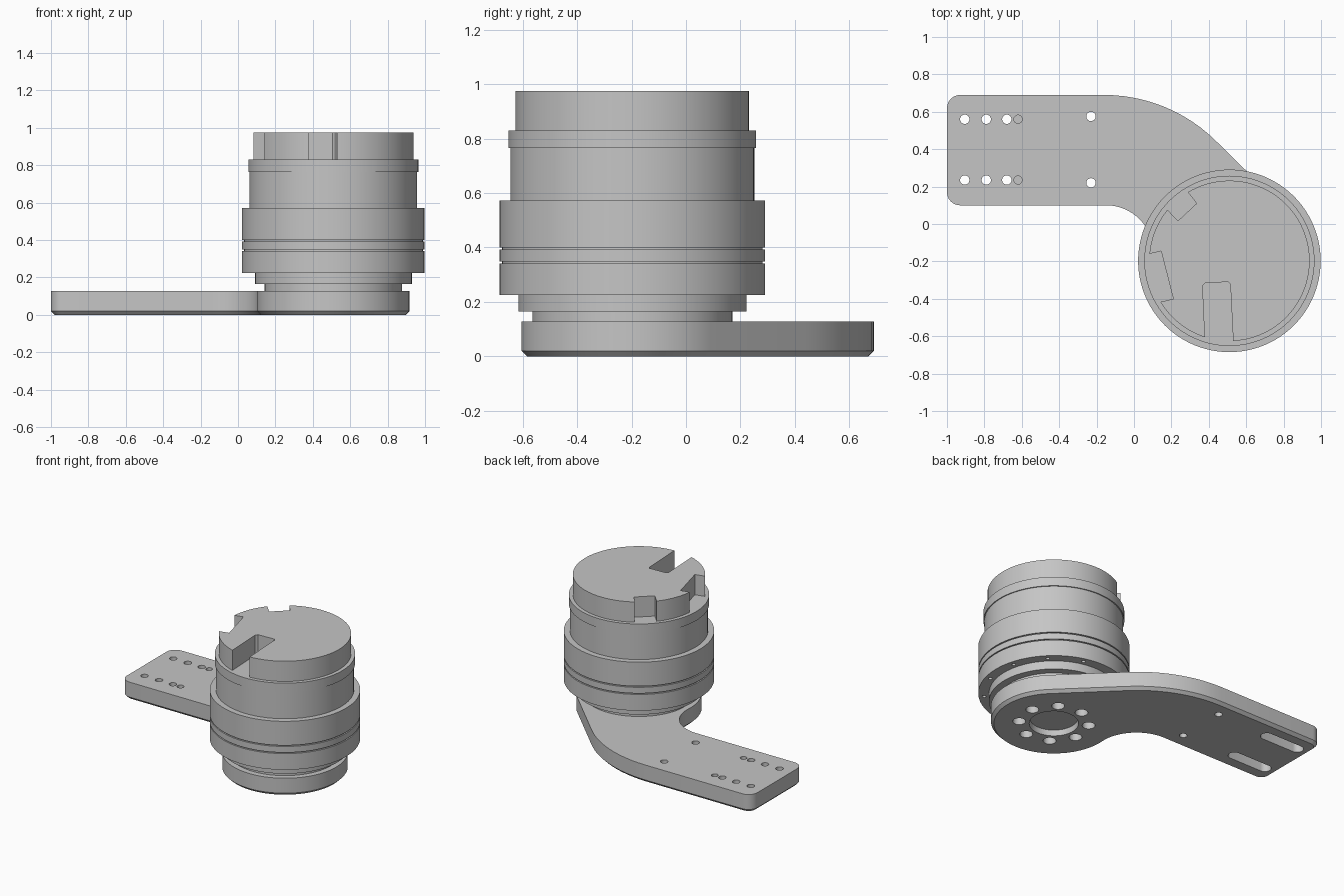
import bpy, bmesh
from math import sin, cos, pi, radians
from mathutils import Vector, Matrix

cube = bpy.data.objects.get("Cube")
if cube:
    bpy.data.objects.remove(cube, do_unlink=True)

CX, CY = 0.51, -0.197      # axis of the round housing
PLATE = 0.127              # thickness of the arm

grey = bpy.data.materials.new("machined grey")
grey.use_nodes = True
colour = (0.56, 0.56, 0.56, 1)
grey.diffuse_color = colour
bsdf = next(n for n in grey.node_tree.nodes if n.type == 'BSDF_PRINCIPLED')
bsdf.inputs["Base Color"].default_value = colour
bsdf.inputs["Roughness"].default_value = 0.6


def finish(bm, name):
    bmesh.ops.recalc_face_normals(bm, faces=bm.faces[:])
    mesh = bpy.data.meshes.new(name)
    bm.to_mesh(mesh)
    bm.free()
    mesh.materials.append(grey)
    ob = bpy.data.objects.new(name, mesh)
    bpy.context.collection.objects.link(ob)
    return ob


def arc(x, y, r, start, end, step=3.75):
    n = max(2, round(abs(end - start) / step))
    angles = [radians(start + (end - start) * i / n) for i in range(n + 1)]
    return [(x + r * cos(a), y + r * sin(a)) for a in angles]


def prism(bm, outline, z0, z1):
    """Extrude a flat outline; returns the bottom face."""
    bottom = bm.faces.new([bm.verts.new((x, y, z0)) for x, y in outline])
    top = bmesh.ops.extrude_face_region(bm, geom=[bottom], use_keep_orig=True)
    verts = [v for v in top["geom"] if isinstance(v, bmesh.types.BMVert)]
    bmesh.ops.translate(bm, verts=verts, vec=(0, 0, z1 - z0))
    return bottom


def rod(bm, x, y, r, z0, z1, r_top=None, sides=24):
    bmesh.ops.create_cone(bm, cap_ends=True, segments=sides, radius1=r,
                          radius2=r if r_top is None else r_top, depth=z1 - z0,
                          matrix=Matrix.Translation((x, y, (z0 + z1) / 2)))


def lathe(name, profile):
    bm = bmesh.new()
    verts = [bm.verts.new((CX + r, CY, z)) for r, z in profile]
    edges = [bm.edges.new(pair) for pair in zip(verts, verts[1:])]
    bmesh.ops.spin(bm, geom=verts + edges, cent=(CX, CY, 0), axis=(0, 0, 1),
                   angle=2 * pi, steps=96)
    bmesh.ops.remove_doubles(bm, verts=bm.verts[:], dist=1e-4)
    return finish(bm, name)


def activate(ob):
    bpy.ops.object.select_all(action='DESELECT')
    ob.select_set(True)
    bpy.context.view_layer.objects.active = ob


def cut(ob, bm):
    cutter = finish(bm, "cutter")
    cutter.hide_render = True
    mod = ob.modifiers.new("cut", 'BOOLEAN')
    mod.operation, mod.solver, mod.object = 'DIFFERENCE', 'EXACT', cutter
    activate(ob)
    bpy.ops.object.modifier_apply(modifier=mod.name)
    bpy.data.objects.remove(cutter, do_unlink=True)


def around(radius, count, first):
    for i in range(count):
        a = radians(first + 360 * i / count)
        yield CX + radius * cos(a), CY + radius * sin(a)


# Curved arm with its round end, chamfered along the bottom
outline = (arc(-0.93, 0.62, 0.07, 180, 90, 15)
           + arc(-0.16, -0.16, 0.85, 90, 45)
           + arc(CX, CY, 0.407, 45, -183.7)
           + arc(-0.15, -0.154, 0.254, -3.7, 90)
           + arc(-0.93, 0.17, 0.07, 270, 180, 15))
bm = bmesh.new()
base = prism(bm, outline, 0, PLATE)
bmesh.ops.bevel(bm, geom=list(base.edges), offset=0.02, segments=1,
                profile=0.5, affect='EDGES')
arm = finish(bm, "arm")

# Underside slots, centre recess and bolt circle
bm = bmesh.new()
for y in (0.56, 0.235):
    slot = arc(-0.65, y, 0.042, -90, 90, 15) + arc(-0.905, y, 0.042, 90, 270, 15)
    prism(bm, slot, -0.05, 0.065)
rod(bm, CX, CY, 0.165, -0.05, 0.04, 0.155, 64)
for x, y in around(0.226, 8, 12):
    rod(bm, x, y, 0.042, -0.05, 0.1)
cut(arm, bm)

# Small mounting holes; the innermost of each row is blind
bm = bmesh.new()
for y in (0.56, 0.235):
    for x in (-0.905, -0.79, -0.68):
        rod(bm, x, y, 0.025, -0.05, 0.2)
    rod(bm, -0.62, y, 0.022, 0.08, 0.2)
for y in (0.575, 0.22):
    rod(bm, -0.23, y, 0.025, -0.05, 0.2)
cut(arm, bm)

# Stepped round housing with two thin grooves
profile = [(0, PLATE), (0.367, PLATE), (0.367, 0.165), (0.419, 0.165),
           (0.419, 0.225), (0.488, 0.225)]
for z in (0.345, 0.396):
    profile += [(0.488, z - 0.004), (0.478, z - 0.004),
                (0.478, z + 0.004), (0.488, z + 0.004)]
profile += [(0.488, 0.572), (0.448, 0.572), (0.448, 0.765),
            (0.455, 0.765), (0.455, 0.83), (0, 0.83)]
housing = lathe("housing", profile)

# Screw holes under the wide ring
bm = bmesh.new()
for x, y in around(0.452, 12, 15):
    rod(bm, x, y, 0.013, 0.2, 0.255, sides=12)
cut(housing, bm)

# Top cap with three notches in its rim
R = 0.429
outline = (arc(CX, CY, R, -87.3, 121.2) + [(0.335, 0.11), (0.235, 0.017)]
           + arc(CX, CY, R, 140.5, 175) + [(0.145, -0.145), (0.21, -0.40)]
           + arc(CX, CY, R, 210.8, 252.3)
           + [(0.367, -0.33), (0.38, -0.315), (0.505, -0.31), (0.515, -0.32)])
bm = bmesh.new()
prism(bm, outline, 0.83, 0.975)
cap = finish(bm, "notched_cap")

for ob in (arm, housing, cap):
    activate(ob)
    bpy.ops.object.shade_smooth_by_angle(angle=radians(25))
